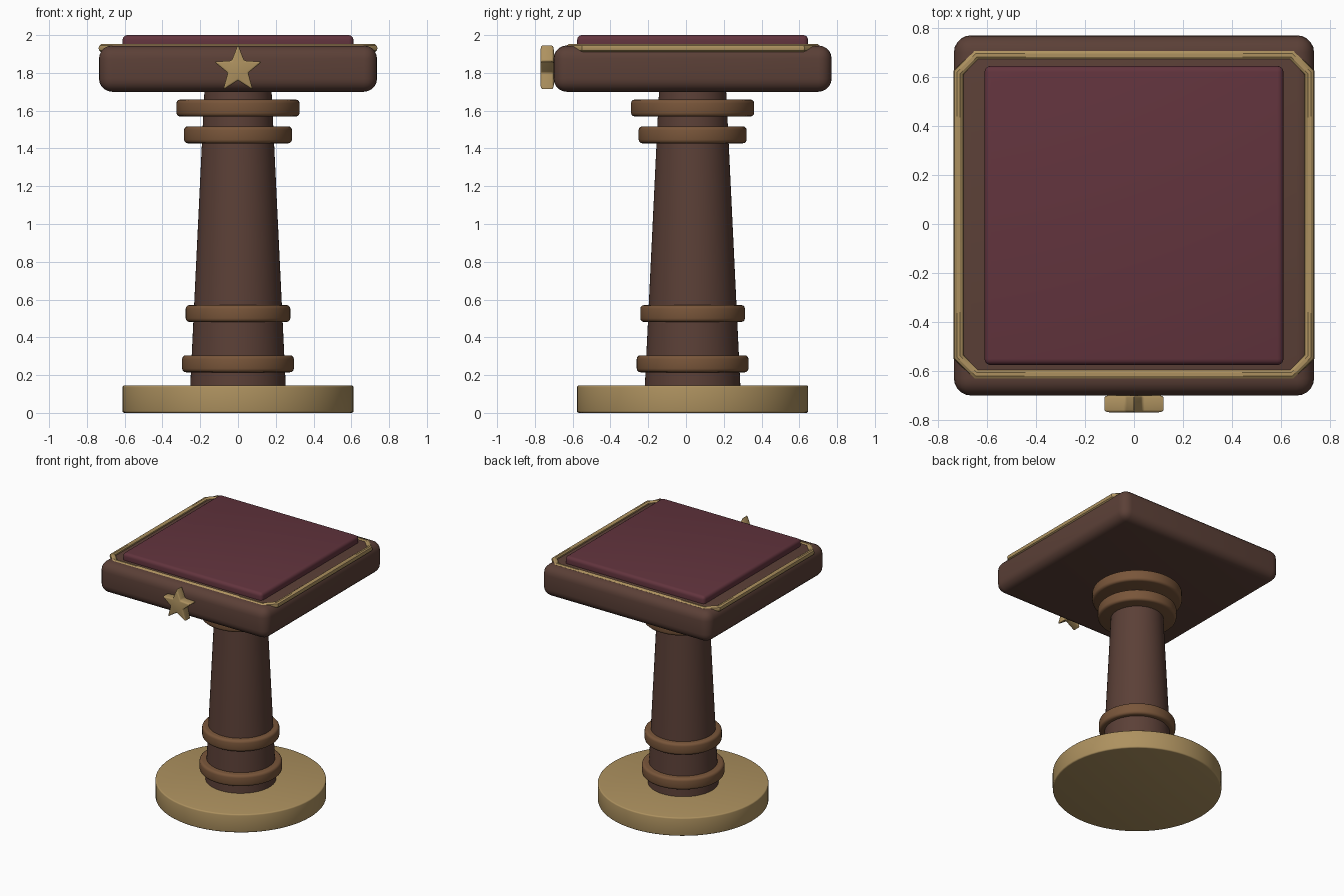
import bpy, bmesh, math
from mathutils import Vector

if "Cube" in bpy.data.objects:
    bpy.data.objects.remove(bpy.data.objects["Cube"])

CY = 0.035  # pedestal axis sits slightly behind the origin because of the star


def material(name, rgb):
    m = bpy.data.materials.new(name)
    m.diffuse_color = (*rgb, 1)
    m.use_nodes = True
    m.node_tree.nodes["Principled BSDF"].inputs["Base Color"].default_value = m.diffuse_color
    return m


GOLD = material("brass", (0.42, 0.285, 0.115))
WOOD = material("dark_wood", (0.105, 0.051, 0.038))
RING = material("light_wood", (0.19, 0.092, 0.042))
CLOTH = material("cushion_cloth", (0.122, 0.034, 0.047))


def finish(ob, name, mat, bevel=0, segments=3):
    ob.name = name
    ob.data.materials.append(mat)
    bpy.context.view_layer.objects.active = ob
    if bevel:
        mod = ob.modifiers.new("bevel", 'BEVEL')
        mod.width, mod.segments = bevel, segments
        mod.limit_method, mod.angle_limit = 'ANGLE', math.radians(30)
        bpy.ops.object.modifier_apply(modifier=mod.name)
    bpy.ops.object.select_all(action='DESELECT')
    ob.select_set(True)
    bpy.ops.object.shade_smooth_by_angle(angle=math.radians(35))
    return ob


def cone(name, r1, r2, z0, z1, mat, bevel=0):
    bpy.ops.mesh.primitive_cone_add(vertices=64, radius1=r1, radius2=r2, depth=z1 - z0,
                                    location=(0, CY, (z0 + z1) / 2))
    return finish(bpy.context.object, name, mat, bevel)


def box(name, half, z0, z1, mat, bevel, segments):
    bpy.ops.mesh.primitive_cube_add(size=1, location=(0, CY, (z0 + z1) / 2))
    ob = bpy.context.object
    ob.scale = (2 * half, 2 * half, z1 - z0)
    bpy.ops.object.transform_apply(location=False, rotation=False, scale=True)
    return finish(ob, name, mat, bevel, segments)


# Base disc and tapered column
cone("base_disc", 0.612, 0.612, 0, 0.145, GOLD, 0.01)
cone("column", 0.254, 0.177, 0.12, 1.72, WOOD)

# Collar rings around the column
for i, (z, r) in enumerate([(0.26, 0.296), (0.526, 0.277), (1.472, 0.286), (1.614, 0.326)]):
    cone(f"collar_ring_{i + 1}", r, r, z - 0.045, z + 0.045, RING, 0.02)

# Square top and cushion
box("top_slab", 0.736, 1.70, 1.945, WOOD, 0.07, 5)
box("cushion", 0.611, 1.91, 2.0, CLOTH, 0.025, 4)

# Trim tube with clipped corners
hx, hy, c = 0.717, 0.652, 0.072
quarter = [(hx, hy - c), (hx - c, hy)]
pts = []
for sx, sy in [(1, 1), (-1, 1), (-1, -1), (1, -1)]:
    corner = [(sx * x, sy * y + CY + 0.003) for x, y in quarter]
    pts += corner if sx * sy > 0 else corner[::-1]
curve = bpy.data.curves.new("trim", 'CURVE')
curve.dimensions = '3D'
curve.bevel_depth, curve.bevel_resolution = 0.023, 3
spline = curve.splines.new('POLY')
spline.points.add(len(pts) - 1)
for p, (x, y) in zip(spline.points, pts):
    p.co = (x, y, 1.931, 1)
spline.use_cyclic_u = True
trim = bpy.data.objects.new("trim", curve)
bpy.context.collection.objects.link(trim)
bpy.context.view_layer.objects.active = trim
bpy.ops.object.select_all(action='DESELECT')
trim.select_set(True)
bpy.ops.object.convert(target='MESH')
finish(bpy.context.object, "trim", GOLD)

# Star ornament on the front edge
bm = bmesh.new()
verts = []
for i in range(10):
    a, r = math.pi * i / 5, (0.057 if i % 2 else 0.133)
    verts.append(bm.verts.new((r * math.sin(a), -0.77, 1.818 + r * math.cos(a))))
face = bm.faces.new(verts)
ext = bmesh.ops.extrude_face_region(bm, geom=[face])
bmesh.ops.translate(bm, vec=Vector((0, 0.07, 0)),
                    verts=[g for g in ext["geom"] if isinstance(g, bmesh.types.BMVert)])
bmesh.ops.recalc_face_normals(bm, faces=bm.faces)
mesh = bpy.data.meshes.new("star_ornament")
bm.to_mesh(mesh)
bm.free()
star = bpy.data.objects.new("star_ornament", mesh)
bpy.context.collection.objects.link(star)
finish(star, "star_ornament", GOLD, 0.01, 3)
